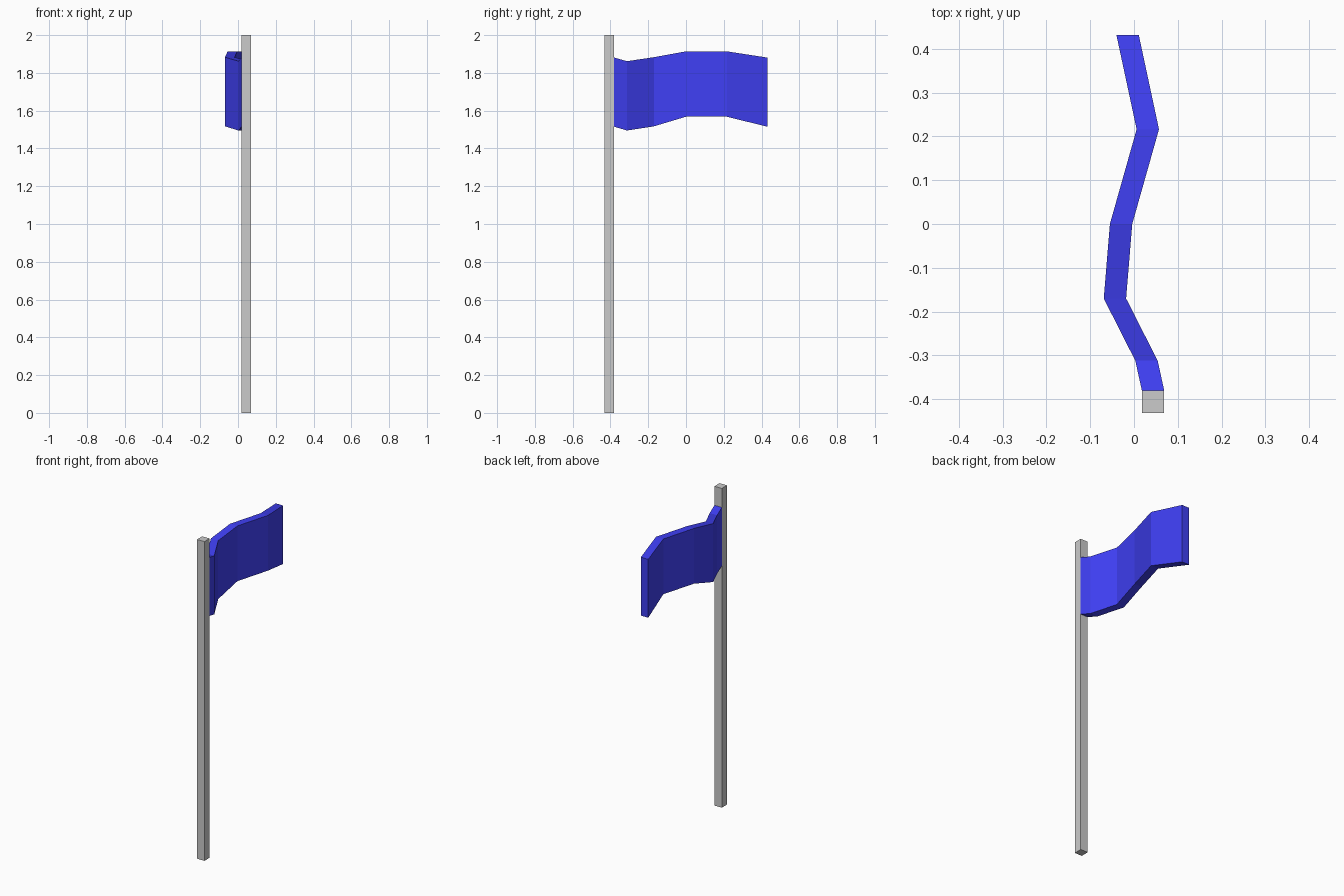
import bpy, bmesh

if "Cube" in bpy.data.objects:
    bpy.data.objects.remove(bpy.data.objects["Cube"])

THICK = 0.051


def sweep(name, stations):
    """Join rectangular sections (y, left x, bottom z, top z) into a closed strip."""
    bm = bmesh.new()
    rings = [[bm.verts.new(p) for p in ((x, y, lo), (x + THICK, y, lo),
                                        (x + THICK, y, hi), (x, y, hi))]
             for y, x, lo, hi in stations]
    for a, b in zip(rings, rings[1:]):
        for i in range(4):
            j = (i + 1) % 4
            bm.faces.new((a[i], a[j], b[j], b[i]))
    bm.faces.new(rings[0])
    bm.faces.new(rings[-1])
    bmesh.ops.recalc_face_normals(bm, faces=bm.faces)
    mesh = bpy.data.meshes.new(name)
    bm.to_mesh(mesh)
    bm.free()
    obj = bpy.data.objects.new(name, mesh)
    bpy.context.collection.objects.link(obj)
    return obj


# Square pole
sweep("pole", [(-0.431, 0.018, 0, 2), (-0.38, 0.018, 0, 2)])

# Waving flag, folded sideways and rippling in height
flag = sweep("flag", [
    (-0.380, 0.018, 1.515, 1.881),
    (-0.312, 0.003, 1.495, 1.862),
    (-0.170, -0.069, 1.517, 1.883),
    (0.000, -0.055, 1.568, 1.914),
    (0.216, 0.006, 1.568, 1.914),
    (0.431, -0.040, 1.515, 1.881),
])
blue = bpy.data.materials.new("flag_blue")
blue.diffuse_color = (0.05, 0.05, 0.9, 1)
blue.use_nodes = True
blue.node_tree.nodes["Principled BSDF"].inputs["Base Color"].default_value = blue.diffuse_color
flag.data.materials.append(blue)
